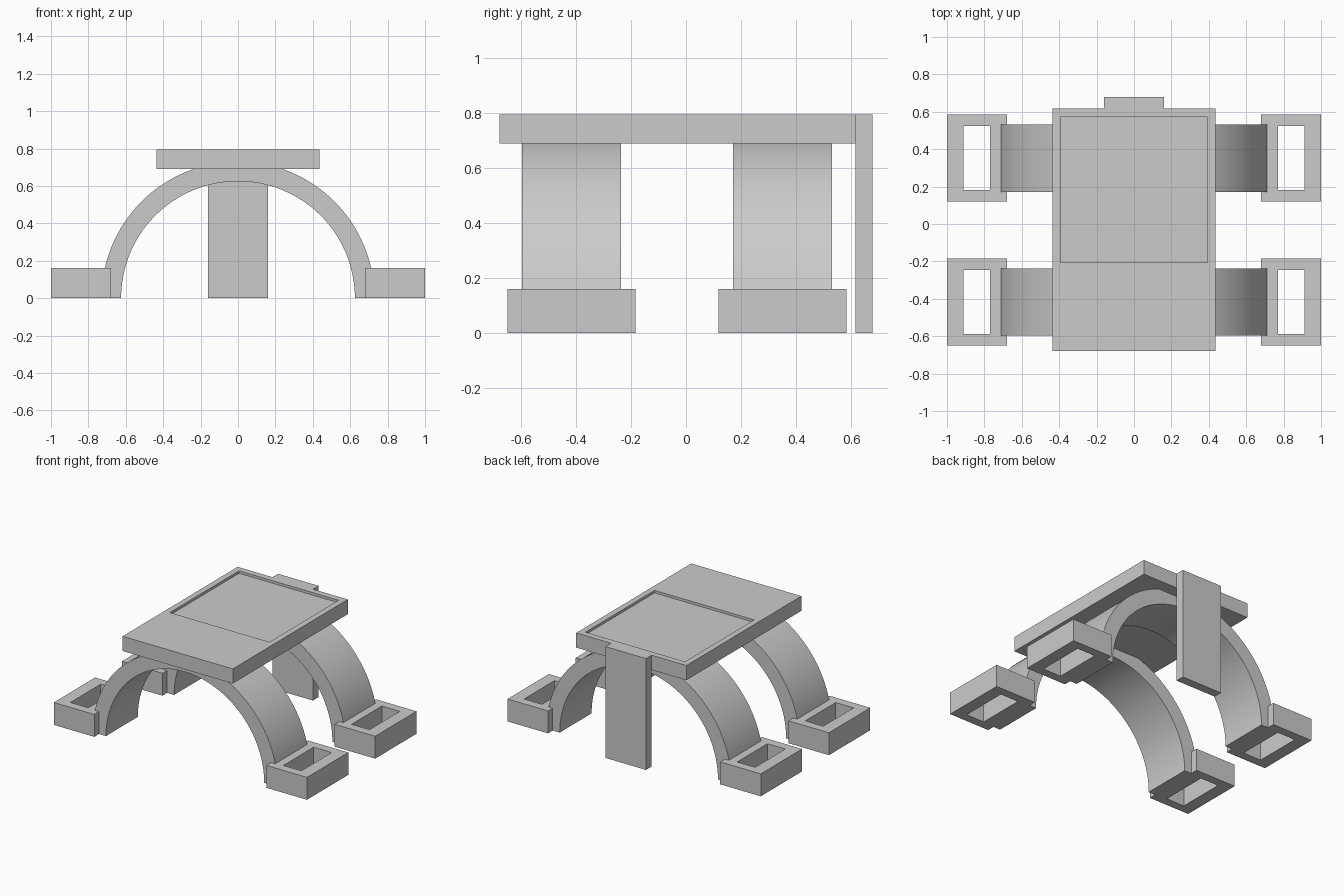
import bpy, bmesh, math

if "Cube" in bpy.data.objects:
    bpy.data.objects.remove(bpy.data.objects["Cube"])

grey = bpy.data.materials.new("plain_grey")
grey.use_nodes = True
colour = (0.6, 0.6, 0.6, 1)
grey.diffuse_color = colour
grey.node_tree.nodes["Principled BSDF"].inputs["Base Color"].default_value = colour


def finish(name, bm):
    bmesh.ops.recalc_face_normals(bm, faces=bm.faces)
    mesh = bpy.data.meshes.new(name)
    bm.to_mesh(mesh)
    bm.free()
    mesh.materials.append(grey)
    obj = bpy.data.objects.new(name, mesh)
    bpy.context.collection.objects.link(obj)
    return obj


def ring(bm, rect, z):
    x0, x1, y0, y1 = rect
    return [bm.verts.new((x, y, z)) for x, y in ((x0, y0), (x1, y0), (x1, y1), (x0, y1))]


def bridge(bm, a, b):
    n = len(a)
    for i in range(n):
        j = (i + 1) % n
        bm.faces.new((a[i], a[j], b[j], b[i]))


def block(name, rect, z0, z1):
    bm = bmesh.new()
    low, high = ring(bm, rect, z0), ring(bm, rect, z1)
    bridge(bm, low, high)
    bm.faces.new(low)
    bm.faces.new(high)
    return finish(name, bm)


def hollow_block(name, rect, hole, z0, z1, floor):
    """Block with a rectangular pocket; floor == z0 makes it a through hole."""
    bm = bmesh.new()
    loops = [ring(bm, rect, z0), ring(bm, rect, z1), ring(bm, hole, z1), ring(bm, hole, floor)]
    for a, b in zip(loops, loops[1:]):
        bridge(bm, a, b)
    if floor == z0:
        bridge(bm, loops[3], loops[0])
    else:
        bm.faces.new(loops[0])
        bm.faces.new(loops[3])
    return finish(name, bm)


def arch(name, y0, y1, inner, outer, steps=64):
    """Half ring standing on the ground, swept from y0 to y1."""
    bm = bmesh.new()
    sections = []
    for i in range(steps + 1):
        a = math.pi * i / steps
        c, s = math.cos(a), math.sin(a)
        sections.append([bm.verts.new((r * c, y, r * s))
                         for r, y in ((inner, y0), (outer, y0), (outer, y1), (inner, y1))])
    for a, b in zip(sections, sections[1:]):
        bridge(bm, a, b)
    bm.faces.new(sections[0])
    bm.faces.new(sections[-1])
    obj = finish(name, bm)
    bpy.ops.object.select_all(action='DESELECT')
    obj.select_set(True)
    bpy.context.view_layer.objects.active = obj
    bpy.ops.object.shade_smooth_by_angle(angle=math.radians(30))


# Top plate with a shallow tray, and the upright panel behind it
hollow_block("top_plate", (-0.435, 0.435, -0.68, 0.617), (-0.393, 0.393, -0.207, 0.573),
             0.69, 0.795, 0.777)
block("back_panel", (-0.16, 0.16, 0.617, 0.68), 0, 0.795)

# Arched legs and their hollow feet
for end, y in (("front", -0.417), ("back", 0.352)):
    arch(end + "_arch", y - 0.18, y + 0.18, 0.625, 0.73)
    for side, s in (("left", 1), ("right", -1)):
        outer = sorted((s * 0.68, s * 1.0))
        hole = sorted((s * 0.77, s * 0.912))
        hollow_block(f"{end}_{side}_foot", (*outer, y - 0.233, y + 0.233),
                     (*hole, y - 0.171, y + 0.171), 0, 0.16, 0)
